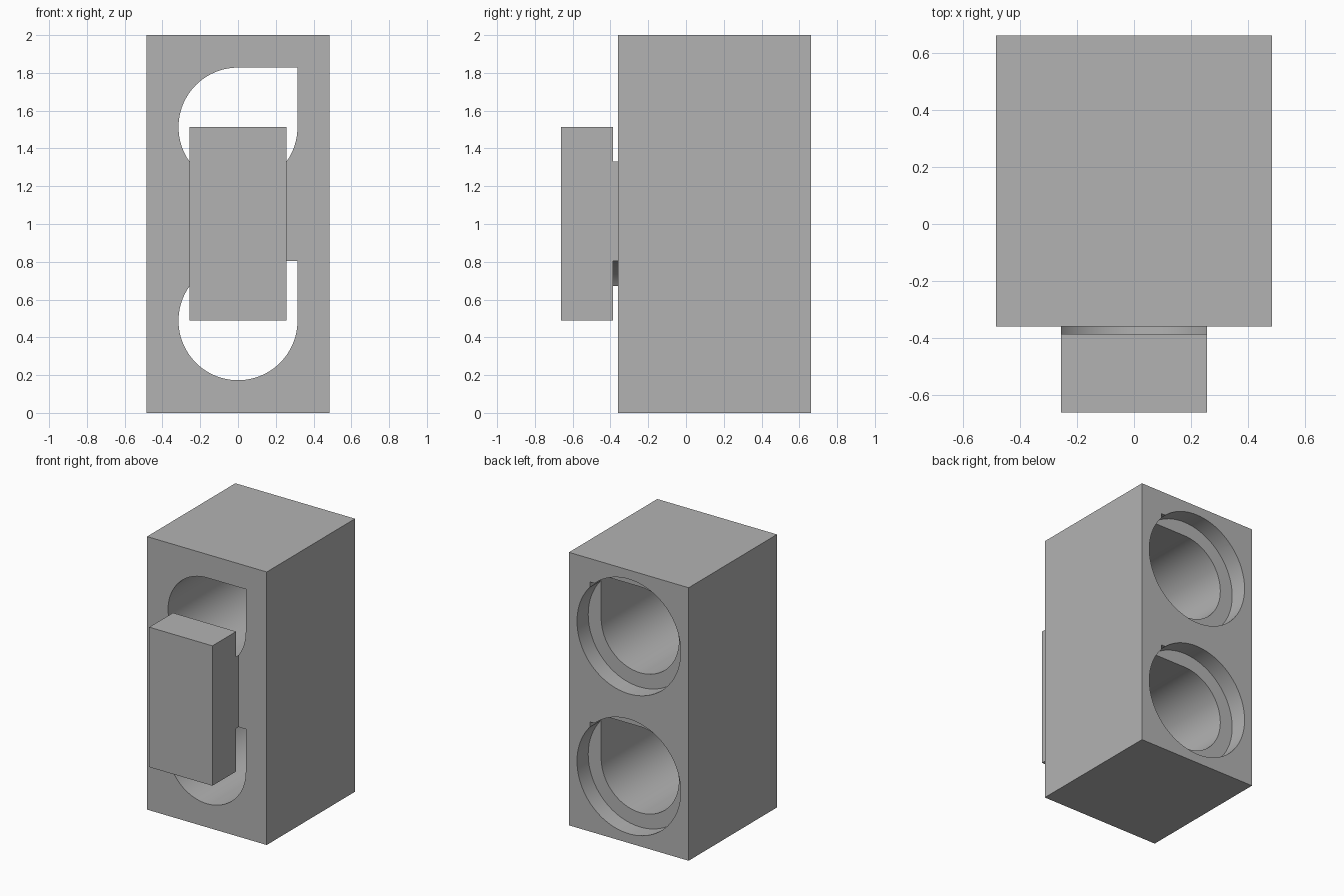
import bpy, bmesh, math
from mathutils import Matrix

cube = bpy.data.objects.get("Cube")
if cube:
    bpy.data.objects.remove(cube, do_unlink=True)

grey = bpy.data.materials.new("grey")
grey.use_nodes = True
colour = (0.45, 0.45, 0.45, 1)
grey.diffuse_color = colour
bsdf = next(n for n in grey.node_tree.nodes if n.type == 'BSDF_PRINCIPLED')
bsdf.inputs["Base Color"].default_value = colour

BACK = 0.662
BODY_FRONT = -0.36
PAD_REAR = -0.387
UPPER, LOWER = 1.513, 0.488
BORE, RECESS, RECESS_DEPTH = 0.315, 0.42, 0.13


def prism(name, outline, y0, y1):
    """Extrude an (x, z) outline along y."""
    bm = bmesh.new()
    face = bm.faces.new([bm.verts.new((x, y0, z)) for x, z in outline])
    ext = bmesh.ops.extrude_face_region(bm, geom=[face])
    verts = [v for v in ext["geom"] if isinstance(v, bmesh.types.BMVert)]
    bmesh.ops.translate(bm, verts=verts, vec=(0, y1 - y0, 0))
    bmesh.ops.recalc_face_normals(bm, faces=bm.faces)
    mesh = bpy.data.meshes.new(name)
    bm.to_mesh(mesh)
    bm.free()
    mesh.materials.append(grey)
    obj = bpy.data.objects.new(name, mesh)
    bpy.context.collection.objects.link(obj)
    return obj


def rectangle(half, z0, z1):
    return [(-half, z0), (half, z0), (half, z1), (-half, z1)]


def arc(radius, z, start, end, steps):
    angles = [math.radians(start + (end - start) * i / steps) for i in range(steps + 1)]
    return [(radius * math.cos(a), z + radius * math.sin(a)) for a in angles]


def combine(target, tool, operation):
    mod = target.modifiers.new(operation, 'BOOLEAN')
    mod.operation = operation
    mod.solver = 'EXACT'
    mod.object = tool
    tool.hide_render = True
    bpy.context.view_layer.objects.active = target
    bpy.ops.object.modifier_apply(modifier=mod.name)
    bpy.data.objects.remove(tool, do_unlink=True)


# Housing with the front block joined on
housing = prism("housing", rectangle(0.485, 0, 2), BODY_FRONT, BACK)
combine(housing, prism("front_block", rectangle(0.256, LOWER, UPPER), -BACK, -0.2), 'UNION')

# Two bores with one square corner, each with a round recess at the back
for z in (UPPER, LOWER):
    outline = arc(BORE, z, 90, 360, 72) + [(BORE, z + BORE)]
    combine(housing, prism("bore_cutter", outline, PAD_REAR, BACK + 0.1), 'DIFFERENCE')
    circle = arc(RECESS, z, 0, 360, 96)[:-1]
    combine(housing, prism("recess_cutter", circle, BACK - RECESS_DEPTH, BACK + 0.1), 'DIFFERENCE')

# Smooth bores, sharp edges
bpy.ops.object.select_all(action='DESELECT')
housing.select_set(True)
bpy.context.view_layer.objects.active = housing
bpy.ops.object.shade_smooth_by_angle(angle=math.radians(30))
